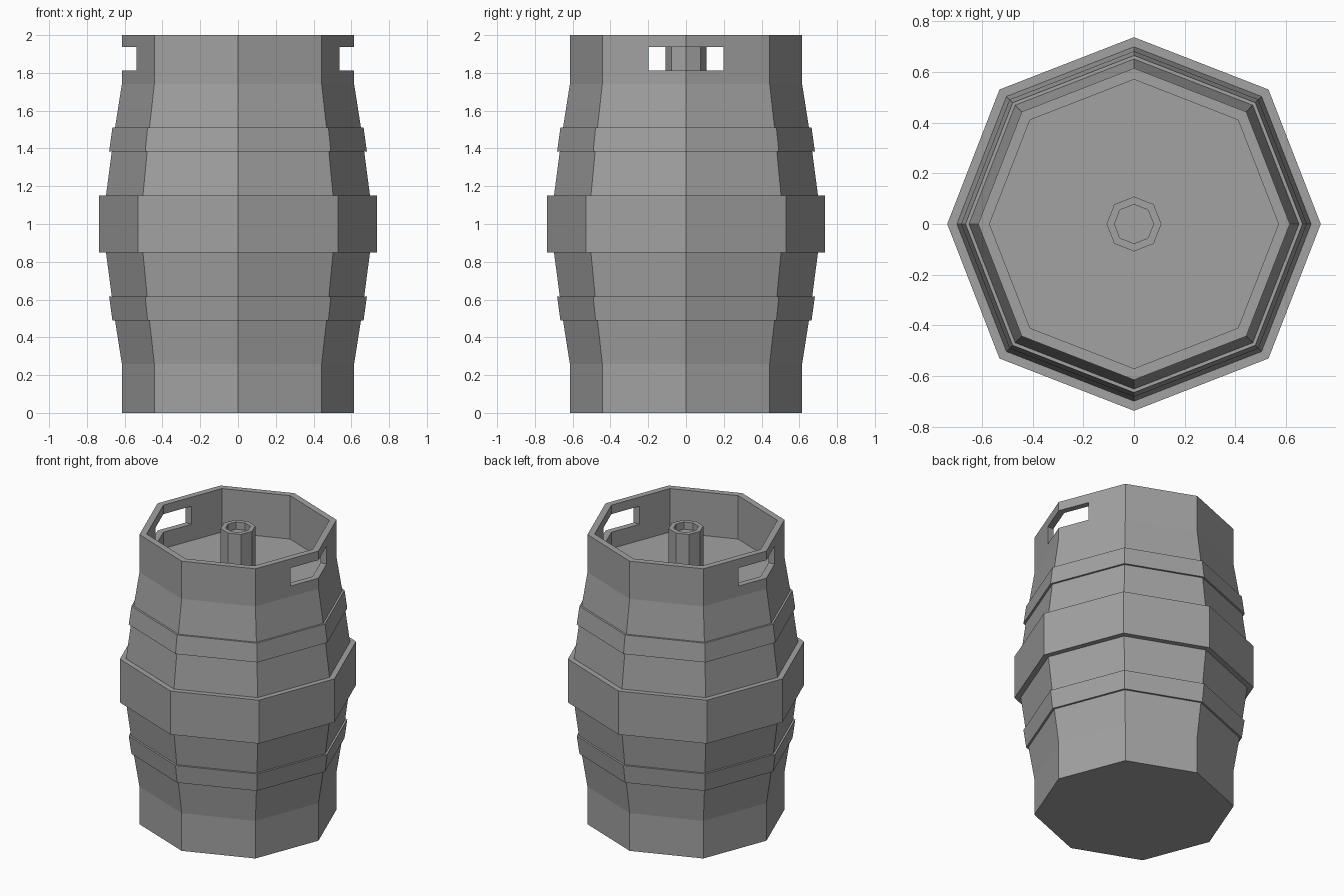
import bpy, bmesh, math

if "Cube" in bpy.data.objects:
    bpy.data.objects.remove(bpy.data.objects["Cube"])

metal = bpy.data.materials.new("grey metal")
metal.diffuse_color = (0.36, 0.36, 0.36, 1)
metal.use_nodes = True
metal.node_tree.nodes["Principled BSDF"].inputs["Base Color"].default_value = metal.diffuse_color

DIAG = 0.72  # x and y of the diagonal corners, relative to the corners on the axes


def octagon(r):
    d = r * DIAG
    return [(r, 0), (d, d), (0, r), (-d, d), (-r, 0), (-d, -d), (0, -r), (d, -d)]


def turned(name, profile):
    """Sweep an (r, z) profile round an octagon and close both ends."""
    bm = bmesh.new()
    rows = [[bm.verts.new((x, y, z)) for x, y in octagon(r)] for r, z in profile]
    for a, b in zip(rows, rows[1:]):
        for i in range(8):
            j = (i + 1) % 8
            bm.faces.new((a[i], a[j], b[j], b[i]))
    bm.faces.new(rows[0][::-1])
    bm.faces.new(rows[-1])
    bmesh.ops.recalc_face_normals(bm, faces=bm.faces)
    mesh = bpy.data.meshes.new(name)
    bm.to_mesh(mesh)
    bm.free()
    mesh.materials.append(metal)
    obj = bpy.data.objects.new(name, mesh)
    bpy.context.collection.objects.link(obj)
    return obj


# Lower half of the outer wall with its hoop and half of the wide middle band
lower = [(0.615, 0), (0.615, 0.26), (0.651, 0.49), (0.665, 0.49), (0.682, 0.615),
         (0.668, 0.615), (0.699, 0.85), (0.737, 0.85)]
upper = [(r, 2 - z) for r, z in reversed(lower)]

# Keg body with recessed top: outer wall, rim, then down to the lid
body = turned("keg_body", lower + upper + [(0.57, 2.0), (0.57, 1.70)])

# Hand holes through the rim on the left and right
for side, label in ((1, "right"), (-1, "left")):
    bpy.ops.mesh.primitive_cube_add(size=1, location=(side * 0.55, 0, 1.875))
    cutter = bpy.context.object
    cutter.name = "hand_hole_cutter_" + label
    cutter.scale = (0.40, 0.395, 0.125)
    cutter.hide_render = True
    cutter.display_type = 'WIRE'
    cut = body.modifiers.new("hand_hole_" + label, 'BOOLEAN')
    cut.object = cutter
    cut.operation = 'DIFFERENCE'
    cut.solver = 'EXACT'

# Tap fitting in the middle of the lid, with a shallow socket
turned("tap_fitting", [(0.108, 1.69), (0.108, 2.0), (0.077, 2.0), (0.077, 1.95)])
